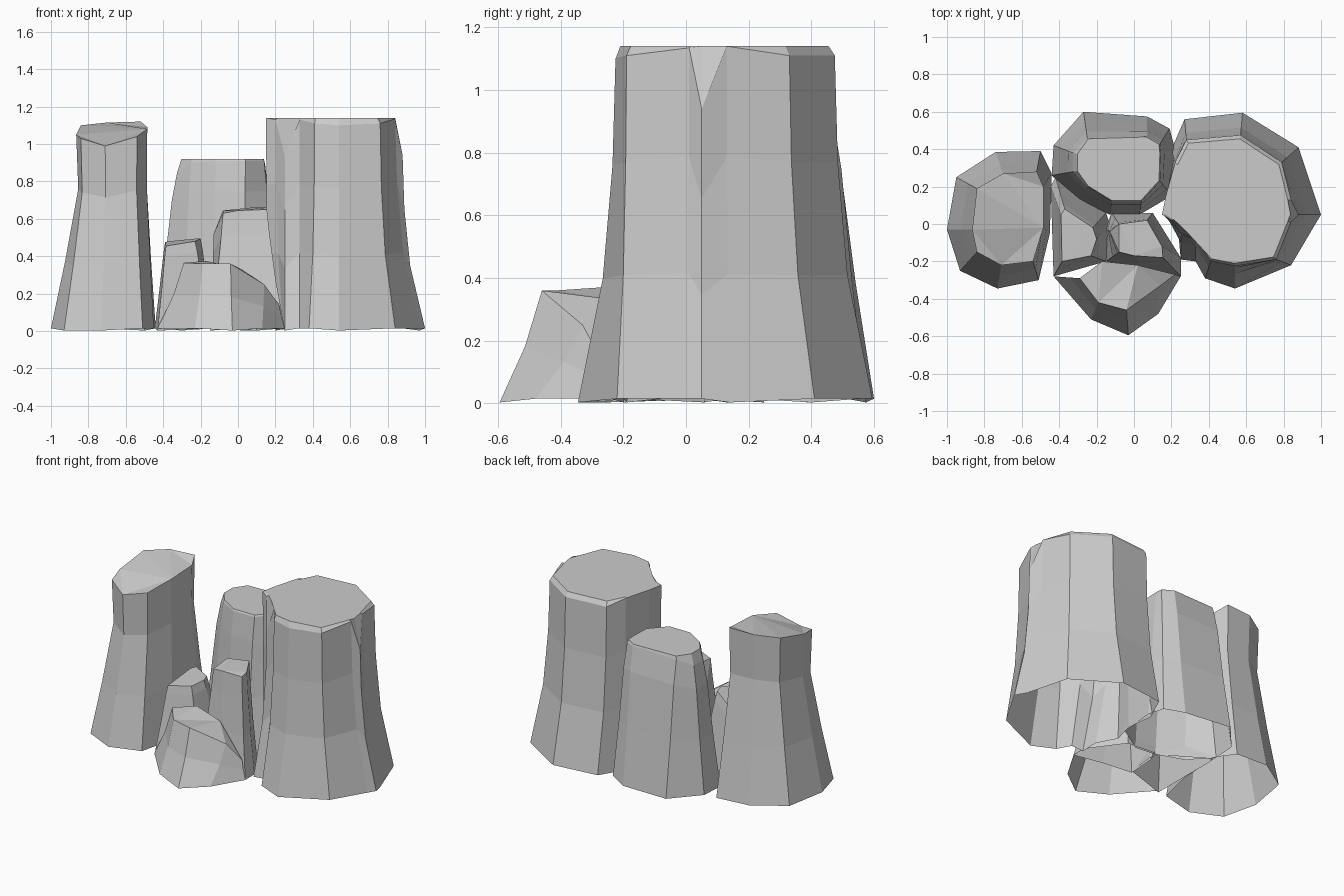
import bpy, bmesh
from mathutils import Vector


def rock(name, base, top, levels, inset=None, rise=0.0, skip=()):
    """Open-bottomed faceted column: base outline (x, y) lofted to a rim (x, y, z).
    levels = (height fraction, blend toward the rim); skip = hidden sides to leave out."""
    bm = bmesh.new()
    lo = [Vector((x, y, 0.015 if i % 4 else 0.003)) for i, (x, y) in enumerate(base)]
    hi = [Vector(p) for p in top]
    rings = [lo]
    for h, b in levels:
        ring = []
        for p, q in zip(lo, hi):
            v = p.lerp(q, b)
            v.z = p.z + (q.z - p.z) * h
            ring.append(v)
        rings.append(ring)
    rings.append(hi)
    if inset:
        c = sum(hi, Vector()) / len(hi)
        cap = []
        for q in hi:
            # low rim points become notches or wide chamfers
            v = c.lerp(q, inset - (0.06 if q.z < rise - 0.06 else 0.0))
            v.z = rise
            cap.append(v)
        rings.append(cap)
    vs = [[bm.verts.new(v) for v in r] for r in rings]
    n = len(base)
    for a, b in zip(vs, vs[1:]):
        for i in range(n):
            if i not in skip:
                j = (i + 1) % n
                bm.faces.new((a[i], a[j], b[j], b[i]))
    bm.faces.new(vs[-1])
    bmesh.ops.triangulate(bm, faces=[f for f in bm.faces if len(f.verts) > 4])
    bmesh.ops.recalc_face_normals(bm, faces=bm.faces)
    me = bpy.data.meshes.new(name)
    bm.to_mesh(me)
    bm.free()
    ob = bpy.data.objects.new(name, me)
    bpy.context.collection.objects.link(ob)
    return ob


# Left pillar, waisted, with a slanted top
rock("left_pillar",
     [(-0.73, -0.345), (-0.51, -0.30), (-0.45, -0.05), (-0.44, 0.27), (-0.50, 0.39),
      (-0.74, 0.385), (-0.95, 0.25), (-1.0, -0.03), (-0.93, -0.25)],
     [(-0.71, -0.22, 0.99), (-0.54, -0.20, 1.04), (-0.485, -0.02, 1.08), (-0.485, 0.20, 1.09),
      (-0.52, 0.28, 1.12), (-0.70, 0.27, 1.115), (-0.84, 0.19, 1.10), (-0.865, -0.03, 1.05),
      (-0.84, -0.15, 1.03)],
     [(0.34, 0.55), (0.72, 1.08)])

# Middle back pillar, chamfered at the left
rock("middle_pillar",
     [(0.03, 0.05), (0.20, 0.15), (0.22, 0.40), (0.19, 0.51), (0.07, 0.575),
      (-0.27, 0.60), (-0.43, 0.42), (-0.44, 0.26), (-0.30, 0.13), (-0.13, 0.05)],
     [(0.04, 0.12, 0.91), (0.14, 0.23, 0.91), (0.145, 0.38, 0.89), (0.14, 0.43, 0.90),
      (0.07, 0.47, 0.91), (-0.25, 0.46, 0.90), (-0.325, 0.38, 0.85), (-0.325, 0.28, 0.85),
      (-0.25, 0.20, 0.90), (-0.12, 0.12, 0.91)],
     [(0.42, 0.42), (0.82, 0.75)], 0.97, 0.92)

# Large right pillar with broken rim notches
rock("right_pillar",
     [(0.54, -0.345), (0.84, -0.22), (0.97, 0.0), (1.0, 0.05), (0.97, 0.14), (0.88, 0.41),
      (0.58, 0.595), (0.27, 0.56), (0.20, 0.40), (0.21, 0.20), (0.17, 0.05), (0.24, -0.08),
      (0.25, -0.19), (0.33, -0.20), (0.38, -0.29)],
     [(0.54, -0.225, 1.10), (0.76, -0.19, 1.11), (0.84, 0.01, 1.135), (0.88, 0.05, 0.94),
      (0.84, 0.13, 1.14), (0.79, 0.33, 1.11), (0.57, 0.475, 1.11), (0.28, 0.45, 1.11),
      (0.22, 0.33, 1.14), (0.17, 0.15, 1.14), (0.15, 0.05, 1.14), (0.20, 0.02, 1.13),
      (0.25, -0.05, 0.94), (0.33, -0.08, 1.13), (0.41, -0.20, 1.11)],
     [(0.36, 0.66), (0.69, 0.92)], 0.95, 1.14)

# Low front boulder, sloping down to the right, open where it meets the spires
rock("front_boulder",
     [(-0.03, -0.595), (0.13, -0.48), (0.25, -0.28), (0.12, -0.24), (-0.15, -0.20),
      (-0.43, -0.28), (-0.23, -0.51)],
     [(-0.04, -0.46, 0.36), (0.14, -0.33, 0.25), (0.22, -0.27, 0.14), (0.02, -0.22, 0.33),
      (-0.17, -0.20, 0.375), (-0.29, -0.29, 0.365), (-0.19, -0.42, 0.36)],
     [(0.5, 0.6)], skip=(2, 3, 4))

# Two small spires in the middle
rock("left_spire",
     [(-0.43, -0.28), (-0.15, -0.20), (-0.13, 0.0), (-0.15, 0.06), (-0.42, 0.25), (-0.445, 0.20)],
     [(-0.385, -0.20, 0.455), (-0.23, -0.17, 0.48), (-0.20, -0.08, 0.495),
      (-0.22, -0.02, 0.495), (-0.37, 0.08, 0.48), (-0.39, 0.05, 0.475)],
     [(0.5, 0.5), (0.88, 0.85)])
rock("centre_spire",
     [(-0.15, -0.20), (0.05, -0.24), (0.25, -0.28), (0.25, -0.18), (0.10, 0.06),
      (-0.12, 0.06), (-0.15, -0.02)],
     [(-0.08, -0.15, 0.63), (0.0, -0.17, 0.645), (0.155, -0.18, 0.65), (0.15, -0.12, 0.66),
      (0.07, 0.02, 0.66), (-0.08, 0.0, 0.645), (-0.13, -0.04, 0.52)],
     [(0.4, 0.5), (0.8, 0.86)])
